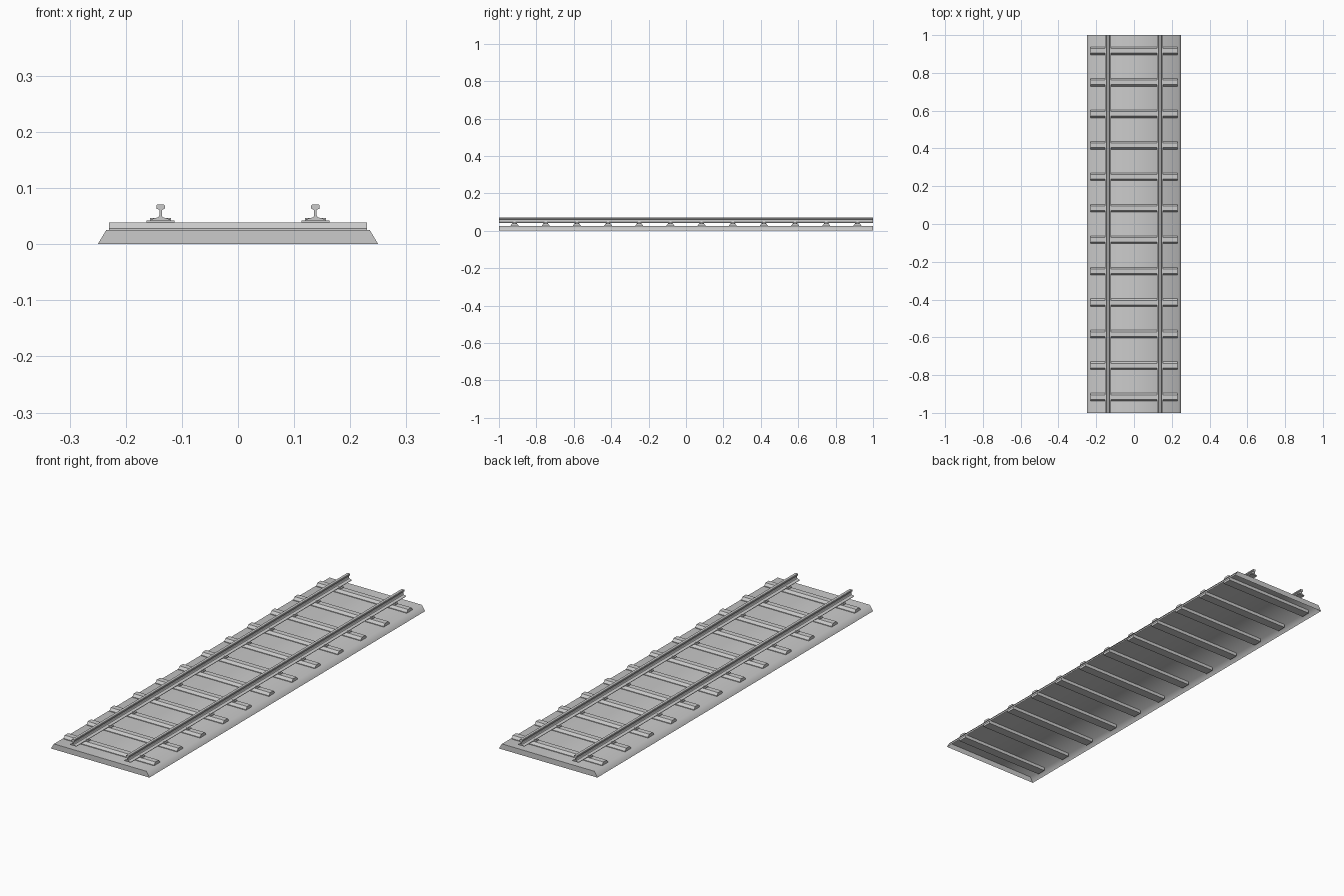
import bpy

if "Cube" in bpy.data.objects:
    bpy.data.objects.remove(bpy.data.objects["Cube"])

HALF = 1.0        # half track length
RAIL_X = 0.138    # rail centre offset
SLEEPERS = 12


def make_mesh(name, verts, faces):
    me = bpy.data.meshes.new(name)
    me.from_pydata(verts, [], faces)
    me.update()
    ob = bpy.data.objects.new(name, me)
    bpy.context.collection.objects.link(ob)
    return ob


def extrude_y(name, profile, y0, y1, skip=()):
    """Extrude a counter-clockwise (x, z) profile along y; skip omits side faces."""
    n = len(profile)
    verts = [(x, y, z) for y in (y0, y1) for x, z in profile]
    faces = [(i, i + n, (i + 1) % n + n, (i + 1) % n) for i in range(n) if i not in skip]
    faces += [tuple(range(n)), tuple(reversed(range(n, 2 * n)))]
    return make_mesh(name, verts, faces)


def box(name, cx, cy, sx, sy, z0, z1):
    x, y = sx / 2, sy / 2
    return extrude_y(name, [(cx - x, z0), (cx + x, z0), (cx + x, z1), (cx - x, z1)], cy - y, cy + y)


# Ballast bed: open underneath, softly shaded across its shoulders
bed = extrude_y("ballast_bed", [(-0.25, 0), (0.25, 0), (0.235, 0.025), (-0.235, 0.025)],
                -HALF, HALF, skip=(0,))
for p in bed.data.polygons:
    p.use_smooth = abs(p.normal.y) < 0.5

# Rails: I-shaped section, right half mirrored to the left
half = [(0.0165, 0.0425), (0.0165, 0.0445), (0.004, 0.048), (0.0022, 0.051),
        (0.0022, 0.061), (0.0075, 0.0635), (0.0075, 0.069), (0.006, 0.071)]
section = half + [(-x, z) for x, z in reversed(half)]
for label, side in (("left", -1), ("right", 1)):
    extrude_y(label + "_rail", [(x + side * RAIL_X, z) for x, z in section], -HALF, HALF)

# Sleepers with chamfered tops, each carrying plates and clips
sleeper_section = [(-0.021, 0.01), (0.021, 0.01), (0.021, 0.028),
                   (0.012, 0.039), (-0.012, 0.039), (-0.021, 0.028)]
n = len(sleeper_section)
for i in range(SLEEPERS):
    cy = -HALF + (i + 0.5) * 2 * HALF / SLEEPERS
    verts = [(x, cy + y, z) for x in (-0.23, 0.23) for y, z in sleeper_section]
    faces = [(j, (j + 1) % n, (j + 1) % n + n, j + n) for j in range(n)]
    faces += [tuple(reversed(range(n))), tuple(range(n, 2 * n))]
    # outward winding for an x-direction extrusion
    faces = [tuple(reversed(f)) for f in faces]
    ob = make_mesh(f"sleeper_{i + 1}", verts, faces)
    if ob.data.polygons[0].normal.z > 0:
        ob.data.flip_normals()
    for label, side in (("left", -1), ("right", 1)):
        box(f"{label}_rail_plate_{i + 1}", side * RAIL_X, cy, 0.05, 0.024, 0.0385, 0.0425)
        for where, off in (("outer", 1), ("inner", -1)):
            box(f"{label}_{where}_clip_{i + 1}", side * (RAIL_X + off * 0.0145), cy,
                0.008, 0.012, 0.042, 0.0465)
